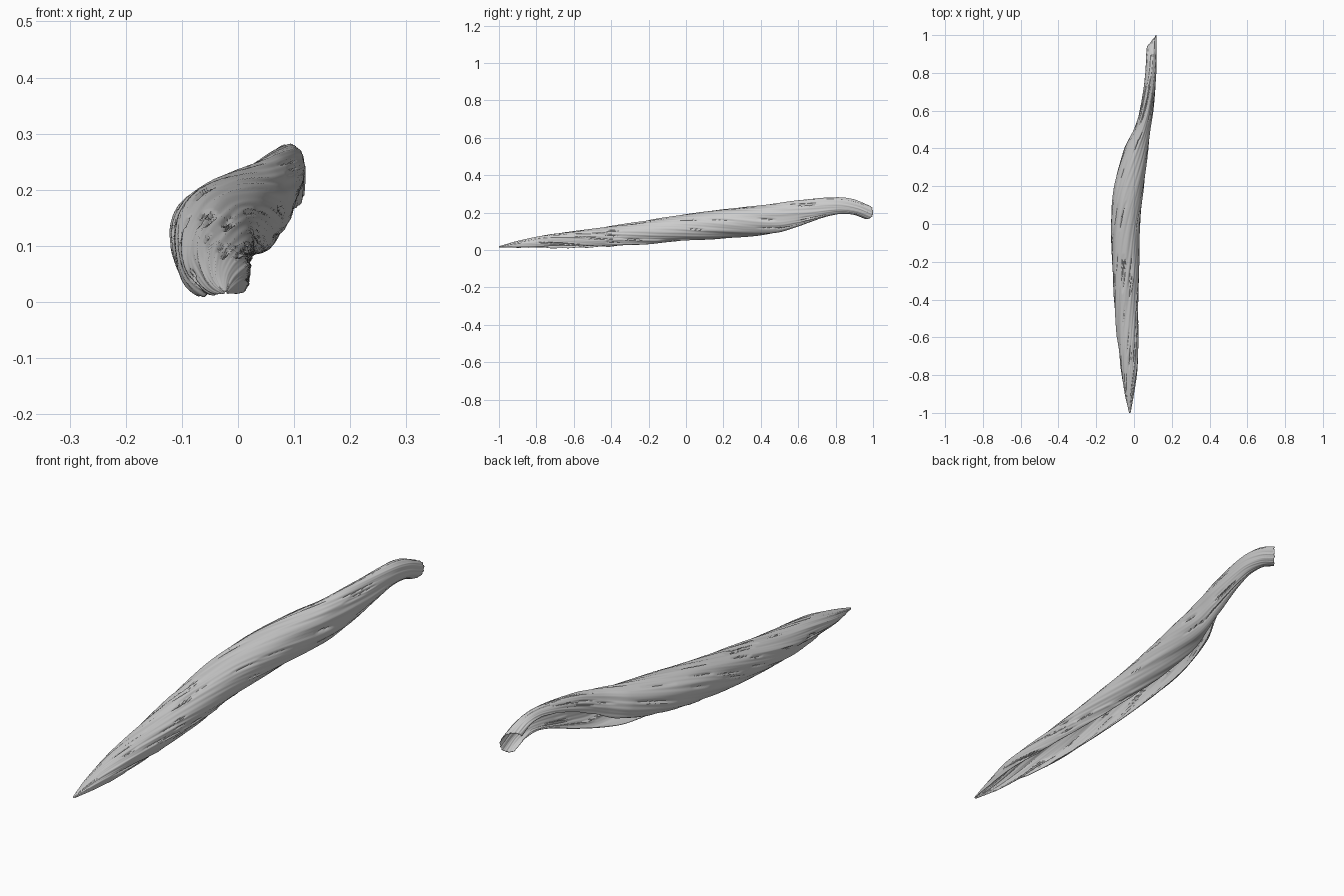
import bpy, bmesh, math, random
from mathutils import noise, Vector

if "Cube" in bpy.data.objects:
    bpy.data.objects.remove(bpy.data.objects["Cube"])

random.seed(4)

# Stations along the husk: y, left x, right x, bottom z, top z, right lip angle, left lip angle
STATIONS = [
    (-1.00, -0.026, -0.018, 0.012, 0.020, -20, 205),
    (-0.90, -0.048, 0.000, 0.004, 0.048, -28, 215),
    (-0.75, -0.070, 0.020, 0.002, 0.080, -32, 226),
    (-0.50, -0.098, 0.022, 0.004, 0.113, -40, 232),
    (-0.20, -0.115, 0.026, 0.024, 0.160, -58, 232),
    (0.00, -0.120, 0.031, 0.046, 0.191, -72, 228),
    (0.20, -0.105, 0.053, 0.064, 0.216, -82, 222),
    (0.40, -0.050, 0.075, 0.080, 0.237, -92, 208),
    (0.50, 0.000, 0.085, 0.095, 0.251, -95, 194),
    (0.60, 0.030, 0.100, 0.127, 0.266, -98, 178),
    (0.80, 0.059, 0.118, 0.191, 0.281, -100, 158),
    (0.91, 0.060, 0.120, 0.190, 0.271, -100, 152),
    (1.00, 0.062, 0.119, 0.165, 0.240, -100, 150),
]
ROWS, COLS = 340, 100


def station(y):
    """Smooth (Hermite) interpolation of the station values at y."""
    i = max(k for k in range(len(STATIONS) - 1) if STATIONS[k][0] <= y + 1e-9)
    s = STATIONS
    a, b = s[i], s[i + 1]
    p, n = s[max(i - 1, 0)], s[min(i + 2, len(s) - 1)]
    h = b[0] - a[0]
    t = (y - a[0]) / h
    out = []
    for k in range(1, 7):
        m0 = (b[k] - p[k]) / (b[0] - p[0]) * h
        m1 = (n[k] - a[k]) / (n[0] - a[0]) * h
        out.append((2*t**3 - 3*t*t + 1) * a[k] + (t**3 - 2*t*t + t) * m0
                   + (3*t*t - 2*t**3) * b[k] + (t**3 - t*t) * m1)
    return out


# Narrow cracks that follow the twisted fibres: y centre, fibre angle, length, width, depth
cracks = [(random.uniform(-0.75, 0.75), random.uniform(-1.6, 3.6), random.uniform(0.04, 0.10),
           random.uniform(0.03, 0.06), random.uniform(0.004, 0.008)) for _ in range(70)]


def relief(y, ang):
    """Radial offset from fibre ridges and cracks."""
    f = ang + 2.2 * y
    d = 0.005 * noise.noise(Vector((f * 2.6, y * 2.0, 1.0)))
    d += 0.003 * noise.noise(Vector((f * 7.0, y * 3.0, 5.0)))
    for cy, ca, ln, w, dep in cracks:
        dy = (y - cy) / ln
        if abs(dy) < 1:
            da = (f - ca - 2.2 * cy) / w
            if abs(da) < 2.5:
                d -= dep * (1 - dy * dy) * math.exp(-da * da)
    return d


# Curled husk shell, open along the underside and twisting to the left at the stalk
bm = bmesh.new()
grid = []
for r in range(ROWS + 1):
    y = -1 + 2 * r / ROWS
    x0, x1, z0, z1, a0, a1 = station(y)
    cx, cz, rx, rz = (x0 + x1) / 2, (z0 + z1) / 2, (x1 - x0) / 2, (z1 - z0) / 2
    fade = min(1, rx / 0.05)
    a1 += 7 * fade * noise.noise(Vector((y * 16, 0, 9)))      # ragged left lip
    a0 += 3 * noise.noise(Vector((y * 5, 3, 2)))
    row = []
    for c in range(COLS + 1):
        ang = math.radians(a0 + (a1 - a0) * c / COLS)
        co, si = math.cos(ang), math.sin(ang)
        d = relief(y, ang) * fade
        px = math.copysign(abs(co) ** 0.92, co) * rx + co * d + cx
        pz = math.copysign(abs(si) ** 0.92, si) * rz + si * d + cz
        end = max(0, (y - 0.85) / 0.15)
        py = y - end * (0.035 * (1 - co) + 0.008 * noise.noise(Vector((ang * 4, 2, 0))))
        row.append(bm.verts.new((px, py, max(pz, 0.002))))
    grid.append(row)
for r in range(ROWS):
    for c in range(COLS):
        bm.faces.new((grid[r][c], grid[r][c + 1], grid[r + 1][c + 1], grid[r + 1][c]))
bmesh.ops.recalc_face_normals(bm, faces=bm.faces)
# Make the outside of the shell the front side
bm.normal_update()
mid = bm.faces[(ROWS // 2) * COLS + COLS // 2]
if mid.normal.z < 0:
    bmesh.ops.reverse_faces(bm, faces=bm.faces)
mesh = bpy.data.meshes.new("curled_husk")
bm.to_mesh(mesh)
bm.free()
husk = bpy.data.objects.new("curled_husk", mesh)
bpy.context.collection.objects.link(husk)

# Thin wall
wall = husk.modifiers.new("wall", 'SOLIDIFY')
wall.thickness = 0.002
wall.offset = -1

bpy.context.view_layer.objects.active = husk
husk.select_set(True)
bpy.ops.object.shade_smooth_by_angle(angle=math.radians(50))
